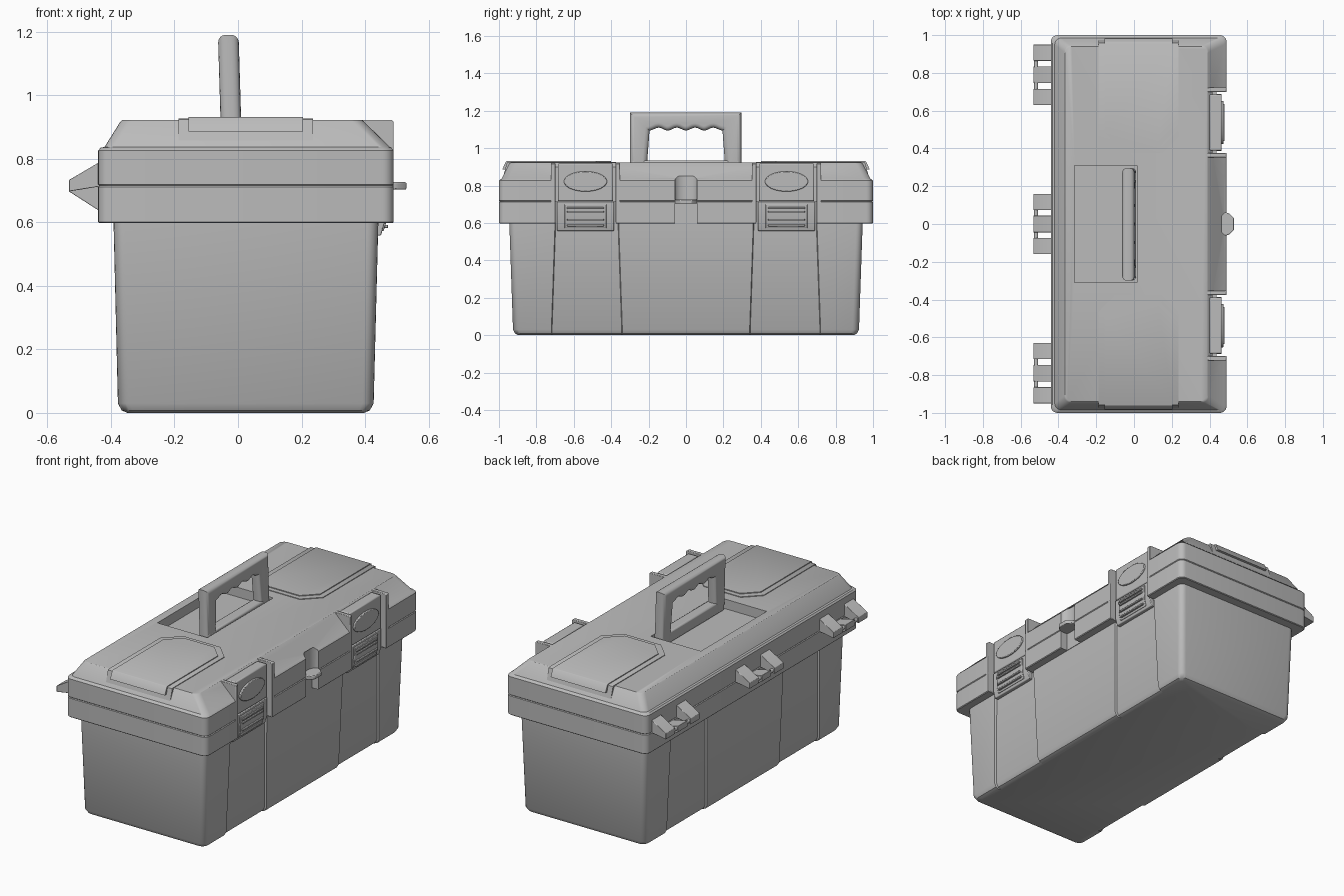
import bpy, bmesh, math
from mathutils import Vector

cube = bpy.data.objects.get("Cube")
if cube:
    bpy.data.objects.remove(cube, do_unlink=True)

grey = bpy.data.materials.new("grey plastic")
grey.use_nodes = True
grey.diffuse_color = (0.5, 0.5, 0.5, 1)
grey.node_tree.nodes["Principled BSDF"].inputs["Base Color"].default_value = (0.5, 0.5, 0.5, 1)


def finish(bm, name):
    bmesh.ops.recalc_face_normals(bm, faces=bm.faces[:])
    me = bpy.data.meshes.new(name)
    bm.to_mesh(me)
    bm.free()
    me.materials.append(grey)
    ob = bpy.data.objects.new(name, me)
    bpy.context.collection.objects.link(ob)
    return ob


def loft(name, rings):
    """Skin a stack of closed rings of equal length and cap both ends."""
    bm = bmesh.new()
    rows = [[bm.verts.new(p) for p in ring] for ring in rings]
    n = len(rows[0])
    for a, b in zip(rows, rows[1:]):
        for i in range(n):
            j = (i + 1) % n
            bm.faces.new((a[i], a[j], b[j], b[i]))
    bm.faces.new(rows[0][::-1])
    bm.faces.new(rows[-1])
    return finish(bm, name)


def prism(name, pts, axis, a, b, bevel=0.0):
    """Extrude a 2D outline along an axis from a to b."""
    put = {"x": lambda p, t: (t, p[0], p[1]),
           "y": lambda p, t: (p[0], t, p[1]),
           "z": lambda p, t: (p[0], p[1], t)}[axis]
    ob = loft(name, [[put(p, a) for p in pts], [put(p, b) for p in pts]])
    if bevel:
        m = ob.modifiers.new("bevel", "BEVEL")
        m.width, m.segments, m.limit_method = bevel, 2, "ANGLE"
        m.angle_limit = math.radians(40)
    return ob


def box(name, x0, x1, y0, y1, z0, z1, bevel=0.0):
    return prism(name, [(x0, y0), (x1, y0), (x1, y1), (x0, y1)], "z", z0, z1, bevel)


def outline(z, x0, x1, y, inset=0.0, r=0.035, steps=None):
    """Rounded rectangle at height z; steps adds shallow recesses on both long sides."""
    x0, x1, y = x0 + inset, x1 - inset, y - inset
    side = []
    if steps:
        o, i, d = steps
        side = [(-o, 0), (-o + .004, d), (-i - .004, d), (-i, 0),
                (i, 0), (i + .004, d), (o - .004, d), (o, 0)]
    pts = []

    def arc(cx, cy, start):
        for k in range(6):
            t = math.radians(start + 18 * k)
            pts.append((cx + r * math.cos(t), cy + r * math.sin(t), z))
    arc(x1 - r, -y + r, 270)
    pts.extend((x1 - d, sy, z) for sy, d in side)
    arc(x1 - r, y - r, 0)
    arc(x0 + r, y - r, 90)
    pts.extend((x0 + d, sy, z) for sy, d in reversed(side))
    arc(x0 + r, -y + r, 180)
    return pts


def cut(target, cutters):
    bpy.context.view_layer.objects.active = target
    for c in cutters:
        m = target.modifiers.new("cut", "BOOLEAN")
        m.operation, m.solver, m.object = "DIFFERENCE", "EXACT", c
        bpy.ops.object.modifier_apply(modifier=m.name)
        bpy.data.objects.remove(c, do_unlink=True)


ENDS = ((-1, "front"), (1, "back"))

# Tapered bin with rounded bottom edge and recessed side bands
loft("bin", [
    outline(0.0, -.378, .427, .925, .03, steps=(.72, .34, .012)),
    outline(.008, -.378, .427, .925, .012, steps=(.72, .34, .012)),
    outline(.03, -.378, .427, .925, 0, steps=(.72, .34, .012)),
    outline(.61, -.392, .442, .945, 0, steps=(.70, .36, .012))])

# Lower rim
rim = loft("bin_rim", [
    outline(.597, -.44, .49, 1, .004), outline(.601, -.44, .49, 1),
    outline(.711, -.44, .49, 1), outline(.715, -.44, .49, 1, .004)])
cut(rim, [box("cutter", .437, .6, min(s * .375, s * .70), max(s * .375, s * .70), .5, .8)
          for s, _ in ENDS] + [box("cutter", .445, .6, -.06, .06, .5, .705)])

# Lid with sloped shoulders
lid = loft("lid", [
    outline(.715, -.44, .49, 1, .004), outline(.719, -.44, .49, 1),
    outline(.826, -.44, .49, 1), outline(.835, -.44, .49, 1, .008),
    outline(.837, -.42, .478, .985), outline(.917, -.37, .396, .945),
    outline(.922, -.37, .396, .945, .006)])
niche = [(.49 + .035 * math.cos(2 * math.pi * k / 20), .06 * math.sin(2 * math.pi * k / 20))
         for k in range(20)]
cut(lid, [box("cutter", .415, .6, min(s * .375, s * .70), max(s * .375, s * .70), .6, 1.0)
          for s, _ in ENDS] + [
    box("cutter", -.315, .015, -.31, .31, .865, 1.0),
    prism("cutter", niche, "z", .722, .85)])

# Padlock tab
prism("lock_tab", [(.44, -.06), (.49, -.06), (.505, -.055), (.53, -.03),
                   (.53, .03), (.505, .055), (.49, .06), (.44, .06)], "z", .703, .726, .004)

for s, end in ENDS:
    # Raised compartment covers on top
    def cover(name, x0, x1, y0, y1, c, z0, z1):
        pts = [(x0, y1), (x0, y0 + c), (x0 + c, y0), (x1 - c, y0), (x1, y0 + c), (x1, y1)]
        lean = lambda y, d: y - d if y == y1 else y
        return loft(name, [[(x, s * y, z0) for x, y in pts],
                           [(x, s * lean(y, .02), z1 - .003) for x, y in pts],
                           [(x, s * lean(y, .025), z1) for x, y in pts]])
    cover(end + "_compartment_frame", -.188, .236, .375, .977, .09, .85, .926)
    cover(end + "_compartment_cover", -.156, .205, .402, .983, .08, .885, .931)

    # Guard walls either side of the latch
    for side, a, b in (("inner", .352, .376), ("outer", .699, .723)):
        prism(f"{end}_{side}_latch_guard", [(.38, .6), (.49, .6), (.49, .915), (.485, .922), (.38, .922)],
              "y", s * a, s * b, .003)

    # Latch: upper plate with oval boss, lower clip with grip ribs
    c = s * .5375
    box(end + "_latch_plate", .40, .464, c - .148, c + .148, .717, .918, .006)
    oval = [(c + .115 * math.cos(2 * math.pi * k / 40), .822 + .054 * math.sin(2 * math.pi * k / 40))
            for k in range(40)]
    prism(end + "_latch_oval", oval, "x", .45, .474, .004)
    prism(end + "_latch_clip", [(.42, .558), (.45, .558), (.462, .60), (.464, .714), (.42, .714)],
          "y", c - .152, c + .152, .004)
    prism(end + "_latch_grip", [(.44, .572), (.458, .572), (.47, .61), (.472, .70), (.44, .70)],
          "y", c - .112, c + .112, .003)
    for k, z in enumerate((.582, .612, .655, .675)):
        box(f"{end}_latch_rib_{k + 1}", .45, .480 if z > .6 else .472,
            c - .098, c + .098, z, z + .010, .002)

# Hinges along the rear long side
for name, y in (("front", -.79), ("middle", 0), ("back", .79)):
    for k, o in enumerate((-.117, .117)):
        prism(f"{name}_hinge_lid_knuckle_{k + 1}",
              [(-.43, .787), (-.44, .787), (-.532, .733), (-.532, .697), (-.44, .712), (-.43, .712)],
              "y", y + o - .043, y + o + .043, .002)
    prism(name + "_hinge_bin_knuckle",
          [(-.43, .712), (-.44, .712), (-.532, .733), (-.532, .697), (-.44, .638), (-.43, .638)],
          "y", y - .044, y + .044, .002)
    pin = [(-.518 + .011 * math.cos(math.pi * k / 6), .715 + .011 * math.sin(math.pi * k / 6))
           for k in range(12)]
    prism(name + "_hinge_pin", pin, "y", y - .155, y + .155)

# Carry handle with finger grooves and rounded edges
N = 32
grip = [(.195 - .39 * k / N, 1.102 - .008 * math.cos(8 * math.pi * k / N)) for k in range(N + 1)]
shape = [(-.30, .87), (-.30, 1.19), (.296, 1.19), (.296, .87), (.212, .87)] + grip + [(-.212, .87)]
handle = prism("handle", shape, "x", -.055, .010)
bm = bmesh.new()
bm.from_mesh(handle.data)
rims = [e for e in bm.edges if abs(e.verts[0].co.x - e.verts[1].co.x) < .001]
bmesh.ops.bevel(bm, geom=rims, offset=.024, segments=4, profile=.5,
                affect="EDGES", clamp_overlap=False)
for v in bm.verts:
    v.co.x -= .03 * (v.co.z - .92)
bm.to_mesh(handle.data)
bm.free()
box("handle_base_bar", -.052, .010, -.29, .286, .867, .934, .008)

# Smooth rounded areas, keep hard edges
bpy.ops.object.select_all(action="DESELECT")
for ob in bpy.context.scene.objects:
    if ob.type == "MESH":
        ob.select_set(True)
        bpy.context.view_layer.objects.active = ob
bpy.ops.object.shade_smooth_by_angle(angle=math.radians(35))
